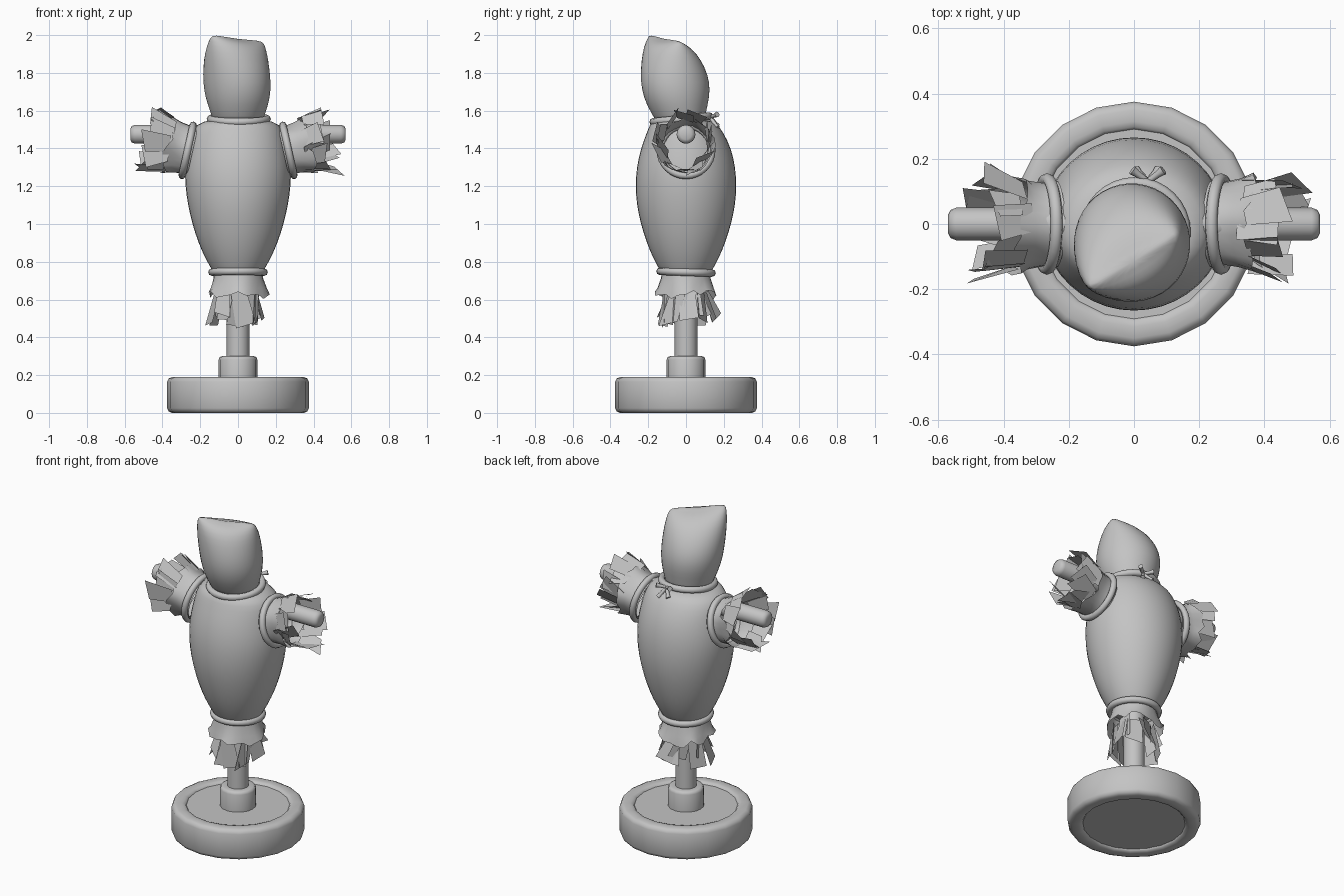
import bpy, bmesh, math, random
from mathutils import Vector, Matrix

if "Cube" in bpy.data.objects:
    bpy.data.objects.remove(bpy.data.objects["Cube"])

random.seed(11)
gray = bpy.data.materials.new("plain gray")
gray.diffuse_color = (0.55, 0.55, 0.55, 1)
gray.use_nodes = True
gray.node_tree.nodes["Principled BSDF"].inputs["Base Color"].default_value = gray.diffuse_color


def finish(name, bm, smooth=True, subsurf=0):
    me = bpy.data.meshes.new(name)
    bm.to_mesh(me)
    bm.free()
    ob = bpy.data.objects.new(name, me)
    bpy.context.collection.objects.link(ob)
    me.materials.append(gray)
    for p in me.polygons:
        p.use_smooth = smooth
    if subsurf:
        m = ob.modifiers.new("soften", 'SUBSURF')
        m.levels = m.render_levels = subsurf
    return ob


def loft(name, rings, caps=(True, True), subsurf=0, smooth=True):
    """Skin a list of closed point rings."""
    bm = bmesh.new()
    vs = [[bm.verts.new(p) for p in r] for r in rings]
    n = len(vs[0])
    for a, b in zip(vs, vs[1:]):
        for i in range(n):
            j = (i + 1) % n
            bm.faces.new((a[i], a[j], b[j], b[i]))
    if caps[0]:
        bm.faces.new(vs[0][::-1])
    if caps[1]:
        bm.faces.new(vs[-1])
    bmesh.ops.remove_doubles(bm, verts=bm.verts, dist=1e-6)
    bmesh.ops.recalc_face_normals(bm, faces=bm.faces)
    return finish(name, bm, smooth, subsurf)


def ring(cx, cy, z, a, b, n, turn=0.0, tilt=0.0, sag=0.0):
    pts = []
    for i in range(n):
        t = 2 * math.pi * i / n + math.pi / 2
        u, v = a * math.cos(t), b * math.sin(t)
        pts.append(Vector((cx + u * math.cos(turn) - v * math.sin(turn),
                           cy + u * math.sin(turn) + v * math.cos(turn),
                           z + tilt * math.cos(t) - sag * math.sin(t) ** 2)))
    return pts


def lathe(name, profile, n, closed=False, mat=Matrix(), caps=(True, True)):
    rings = [[mat @ p for p in ring(0, 0, z, r, r, n)] for r, z in profile]
    if closed:
        rings.append(rings[0])
    ob = loft(name, rings, (False, False) if closed else caps)
    bpy.context.view_layer.objects.active = ob
    ob.select_set(True)
    bpy.ops.object.shade_smooth_by_angle(angle=math.radians(50))
    ob.select_set(False)
    return ob


def cord(name, loc, R, r, rot):
    """Thin round rope loop."""
    mat = Matrix.Translation(loc) @ rot
    prof = [(R + r * math.cos(k * math.pi / 4), r * math.sin(k * math.pi / 4)) for k in range(8)]
    return lathe(name, prof, 32, True, mat)


def ragged_tube(name, mat, profile, jag, n=24):
    """Open cloth tube whose last ring has an uneven hem."""
    rings = []
    for k, (r, z) in enumerate(profile):
        w = k / (len(profile) - 1)
        pts = []
        for i in range(n):
            t = 2 * math.pi * i / n
            rr = r * (1 + 0.06 * w * math.sin(5 * t + 1))
            zz = z + (random.uniform(-jag, jag) if k == len(profile) - 1 else 0)
            pts.append(mat @ Vector((rr * math.cos(t), rr * math.sin(t), zz)))
        rings.append(pts)
    return loft(name, rings, (False, False))


def straw(name, mat, count, r0, r1, z0, z1, width):
    """Flat, squarish straw cards splayed around the local z axis."""
    bm = bmesh.new()
    for i in range(count):
        t = 2 * math.pi * (i + random.uniform(-.3, .3)) / count
        rad = Vector((math.cos(t), math.sin(t), 0))
        tan = Vector((-rad.y, rad.x, 0))
        twist = random.uniform(-.45, .45)
        side = (tan * math.cos(twist) + rad * math.sin(twist)) * width / 2
        ra, rb = r0 + random.uniform(-.015, .015), r1 + random.uniform(-.045, .015)
        lean = tan * random.uniform(-.05, .05)
        a = rad * ra + Vector((0, 0, z0 + random.uniform(-.02, .02)))
        b = rad * rb + lean + Vector((0, 0, z1 + random.uniform(-.05, .025)))
        skew = Vector((0, 0, random.uniform(-.03, .03)))
        bm.faces.new([bm.verts.new(mat @ p) for p in
                      (a - side * .8, a + side * .8, b + side + skew, b - side - skew)])
    return finish(name, bm, False)


# Weighted round base with rim and floor plates
rim = [(.288, .172), (.298, .186), (.315, .19), (.35, .19), (.367, .182), (.375, .165),
       (.375, .025), (.367, .008), (.35, 0), (.315, 0), (.298, .004), (.288, .016)]
lathe("base_rim", rim, 20, True)
lathe("base_floor", [(.292, .015), (.292, .176)], 20)

# Pole, collar and cross arm
lathe("pole_collar", [(.102, .17), (.102, .283), (.097, .295), (.085, .3), (.058, .3)], 16)
lathe("pole", [(.06, .17), (.06, 1.5)], 16)
lathe("cross_arm", [(.028, -.57), (.043, -.563), (.05, -.545), (.05, .545), (.043, .563), (.028, .57)],
      16, mat=Matrix.Translation((0, 0, 1.475)) @ Matrix.Rotation(math.pi / 2, 4, 'Y'))

# Stuffed torso: (z, half width, half depth, y shift)
torso = [(.73, .13, .13, 0), (.76, .14, .142, 0), (.81, .172, .172, 0), (.9, .213, .212, 0),
         (1.0, .246, .243, 0), (1.1, .269, .265, 0), (1.2, .284, .272, 0), (1.3, .286, .266, 0),
         (1.4, .268, .243, 0), (1.48, .25, .208, -.004), (1.53, .222, .18, -.013),
         (1.555, .15, .145, -.025)]
loft("torso", [ring(0, y, z, a, b, 20) for z, a, b, y in torso], subsurf=1)

# Sack head with two pinched top corners: (x, y, z, long, short, tilt, sag)
head = [(0, -.03, 1.53, .13, .13, 0, 0), (0, -.035, 1.57, .14, .138, 0, 0),
        (0, -.047, 1.63, .163, .165, 0, 0), (-.003, -.053, 1.71, .179, .187, 0, 0),
        (-.008, -.062, 1.79, .181, .182, 0, 0), (-.01, -.077, 1.87, .18, .153, -.005, 0),
        (-.008, -.094, 1.935, .174, .113, -.012, .003), (-.004, -.108, 1.973, .163, .062, -.016, .01),
        (-.004, -.117, 1.989, .152, .015, -.017, .016)]
loft("sack_head", [ring(x, y, z, a, b, 20, math.radians(31), t, s) for x, y, z, a, b, t, s in head],
     subsurf=1)

# Ropes at neck and waist
cord("neck_rope", (.004, -.025, 1.556), .15, .02, Matrix.Rotation(math.radians(6), 4, 'X'))
cord("waist_rope", (0, 0, .745), .138, .02, Matrix.Rotation(math.radians(-2), 4, 'X'))

# Knot and loose ends at the back of the neck
for name, end in (("left", (-.005, .165, 1.58)), ("right", (.09, .165, 1.58)),
                  ("left_tail", (.005, .165, 1.52)), ("right_tail", (.075, .165, 1.51))):
    a, b = Vector((.042, .13, 1.565)), Vector(end)
    d = b - a
    mat = Matrix.Translation(a) @ d.to_track_quat('Z', 'Y').to_matrix().to_4x4()
    lathe("rope_end_" + name, [(.009, 0), (.011, d.length * .7), (.015, d.length)], 8, mat=mat)

# Ragged hem and straw below the waist
down = Matrix.Translation((0, 0, .75)) @ Matrix.Rotation(math.pi, 4, 'X')
ragged_tube("hem", down, [(.125, 0), (.132, .04), (.148, .09), (.16, .125)], .025)
straw("hem_straw", down, 15, .11, .15, .1, .265, .105)

# Sleeves, armhole ropes and straw cuffs
for s, side in ((-1, "left"), (1, "right")):
    axis = Vector((s, 0, .22)).normalized()
    rot = axis.to_track_quat('Z', 'Y').to_matrix().to_4x4()
    cord(side + "_armhole_rope", (s * .267, 0, 1.39), .137, .019, rot)
    mat = Matrix.Translation((s * .24, 0, 1.385)) @ rot
    ragged_tube(side + "_sleeve", mat, [(.135, 0), (.128, .04), (.135, .09), (.15, .135)], .025)
    cuff = Matrix.Translation((s * .24, 0, 1.39)) @ rot
    straw(side + "_cuff_straw", cuff, 15, .125, .165, .12, .25, .11)
